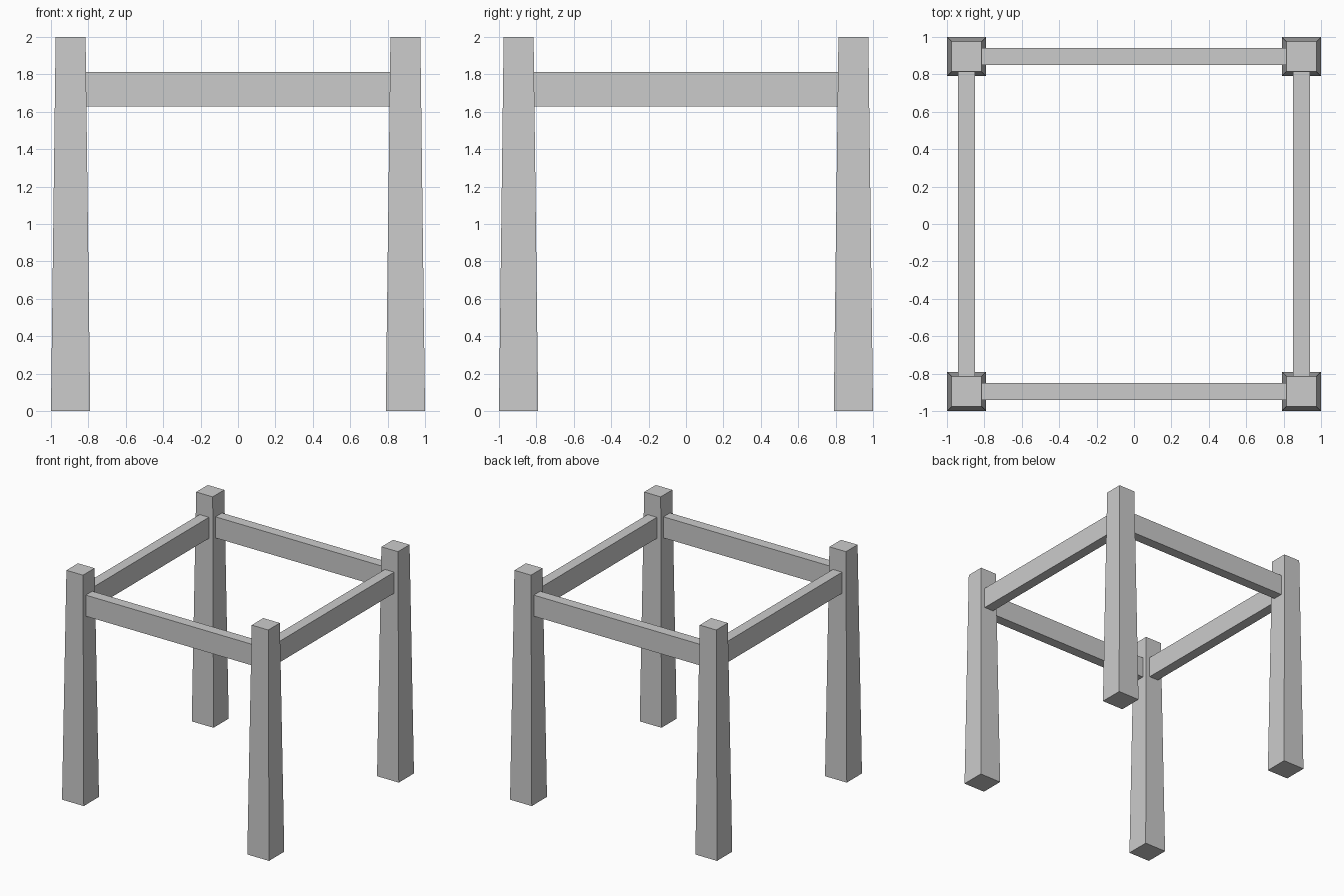
import bpy, bmesh
from mathutils import Matrix

if "Cube" in bpy.data.objects:
    bpy.data.objects.remove(bpy.data.objects["Cube"])

LEG = 0.895            # leg centre offset from the middle
HEIGHT = 2.0
BASE, TOP = 0.105, 0.08  # leg half widths


def box(name, size, loc, taper=1.0):
    bm = bmesh.new()
    bmesh.ops.create_cube(bm, size=1.0, matrix=Matrix.Diagonal((*size, 1.0)))
    for v in bm.verts:
        if v.co.z > 0:
            v.co.x *= taper
            v.co.y *= taper
    mesh = bpy.data.meshes.new(name)
    bm.to_mesh(mesh)
    bm.free()
    obj = bpy.data.objects.new(name, mesh)
    obj.location = loc
    bpy.context.collection.objects.link(obj)
    return obj


# Four tapered legs
for sy, depth in ((-1, "front"), (1, "back")):
    for sx, side in ((-1, "left"), (1, "right")):
        box(f"{depth}_{side}_leg", (2 * BASE, 2 * BASE, HEIGHT),
            (sx * LEG, sy * LEG, HEIGHT / 2), TOP / BASE)

# Four rails fitted between the legs
length, thick, tall, mid = 1.628, 0.09, 0.184, 1.721
for s, y_name, x_name in ((-1, "front", "left"), (1, "back", "right")):
    box(f"{y_name}_rail", (length, thick, tall), (0, s * LEG, mid))
    box(f"{x_name}_rail", (thick, length, tall), (s * LEG, 0, mid))
